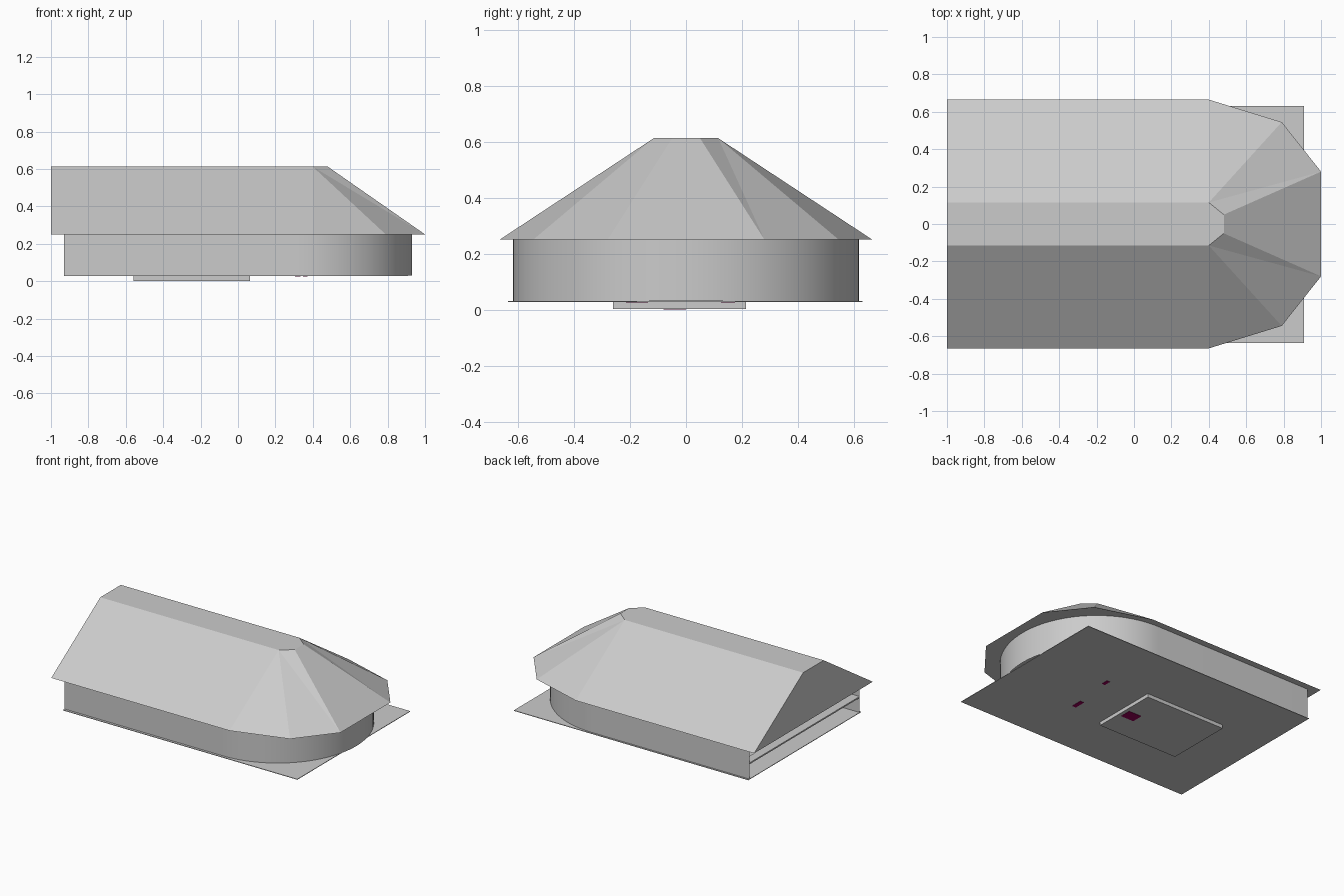
import bpy, math

if "Cube" in bpy.data.objects:
    bpy.data.objects.remove(bpy.data.objects["Cube"])


def mesh_object(name, verts, faces):
    mesh = bpy.data.meshes.new(name)
    mesh.from_pydata(verts, [], faces)
    mesh.update()
    ob = bpy.data.objects.new(name, mesh)
    bpy.context.collection.objects.link(ob)
    return ob


def box(name, x0, x1, y0, y1, z0, z1):
    v = [(x, y, z) for z in (z0, z1) for x, y in ((x0, y0), (x1, y0), (x1, y1), (x0, y1))]
    sides = [(i, (i + 1) % 4, (i + 1) % 4 + 4, i + 4) for i in range(4)]
    return mesh_object(name, v, [(3, 2, 1, 0), (4, 5, 6, 7)] + sides)


# Hipped roof: flat ridge, faceted rounded nose, closed gable at the back
eave_half = [(-1, -0.665), (0.4, -0.665), (0.79, -0.545), (1, -0.28)]
ridge_half = [(-1, -0.115), (0.4, -0.115), (0.48, -0.05)]
eave = eave_half + [(x, -y) for x, y in reversed(eave_half)]
ridge = ridge_half + [(x, -y) for x, y in reversed(ridge_half)]
verts = [(x, y, 0.25) for x, y in eave] + [(x, y, 0.612) for x, y in ridge]
half = [(0, 1, 9, 8), (1, 2, 9), (2, 3, 9), (3, 10, 9)]
flip = {i: 7 - i for i in range(8)} | {8 + i: 13 - i for i in range(6)}
faces = half + [tuple(flip[i] for i in reversed(f)) for f in half]
faces += [(3, 4, 11, 10), tuple(range(8, 14)), (7, 0, 8, 13), tuple(range(7, -1, -1))]
mesh_object("roof", verts, faces)

# Curved wall, open at the back
r, cx, n = 0.618, 0.312, 48
path = [(-0.93, -r)]
for i in range(n + 1):
    a = -math.pi / 2 + math.pi * i / n
    path.append((cx + r * math.cos(a), r * math.sin(a)))
path.append((-0.93, r))
count = len(path)
wall = mesh_object("curved_wall",
                   [(x, y, z) for z in (0.03, 0.25) for x, y in path],
                   [(i, i + 1, count + i + 1, count + i) for i in range(count - 1)])
bpy.context.view_layer.objects.active = wall
wall.select_set(True)
bpy.ops.object.shade_smooth_by_angle(angle=math.radians(30))

# Floor plate, raised block under it, and inner ledge at the open end
box("floor_plate", -0.93, 0.91, -0.635, 0.63, 0.027, 0.031)
box("base_block", -0.56, 0.065, -0.26, 0.215, 0.002, 0.029)
box("inner_ledge", -0.93, -0.87, -0.617, 0.617, 0.135, 0.145)

# Small magenta pegs that show through the underside
magenta = bpy.data.materials.new("magenta")
magenta.diffuse_color = (0.3, 0.0, 0.1, 1)
magenta.use_nodes = True
magenta.node_tree.nodes["Principled BSDF"].inputs["Base Color"].default_value = magenta.diffuse_color
for name, x, y, sx, sy, z in (("peg_middle", -0.01, -0.04, 0.05, 0.04, 0.0),
                              ("peg_left", 0.36, 0.15, 0.012, 0.025, 0.025),
                              ("peg_right", 0.32, -0.175, 0.015, 0.04, 0.025)):
    peg = box(name, x - sx, x + sx, y - sy, y + sy, z, 0.06)
    peg.data.materials.append(magenta)
